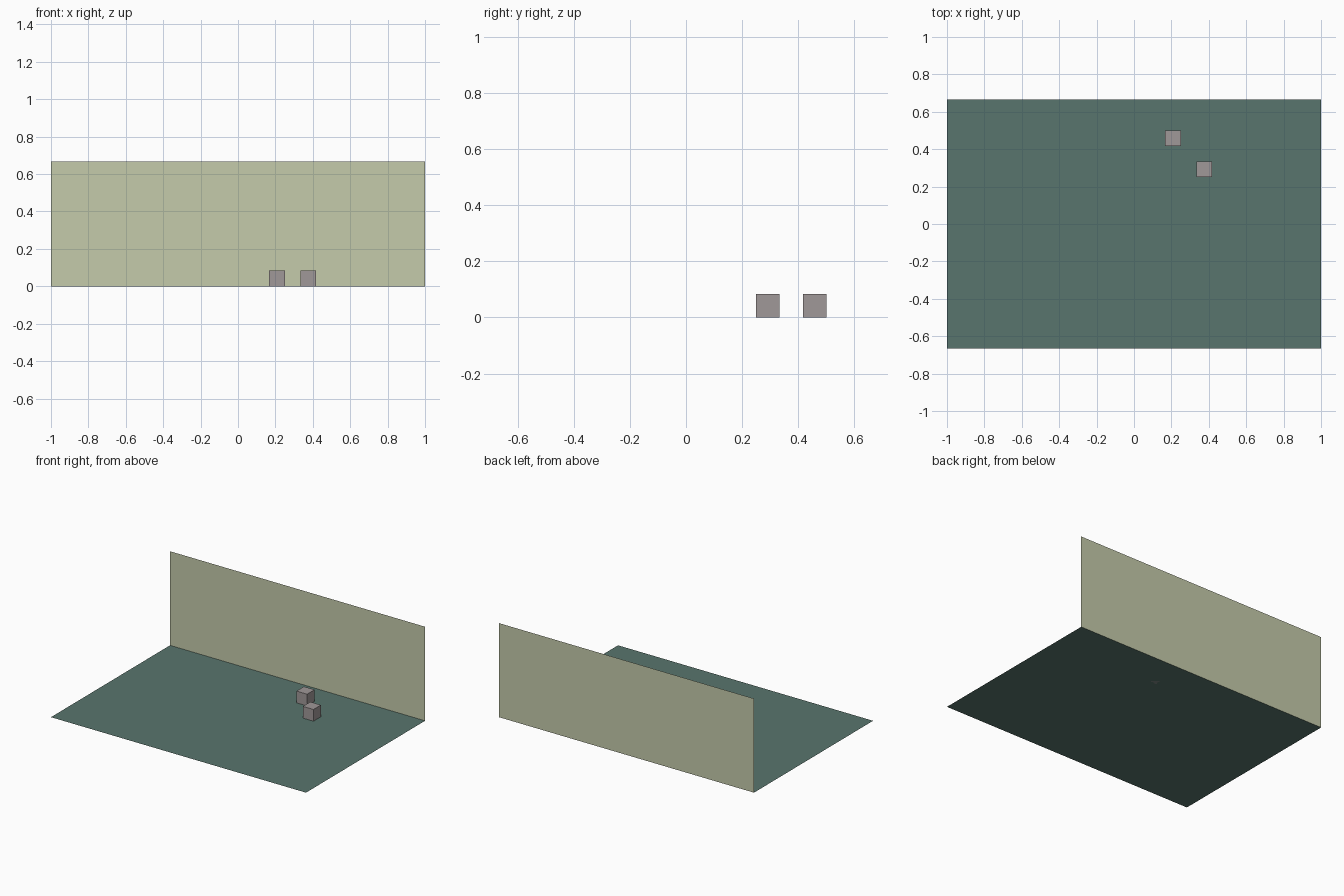
import bpy
from mathutils import Vector

if "Cube" in bpy.data.objects:
    bpy.data.objects.remove(bpy.data.objects["Cube"])


def linear(c):
    c /= 255
    return c / 12.92 if c <= 0.04045 else ((c + 0.055) / 1.055) ** 2.4


def material(name, rgb):
    m = bpy.data.materials.new(name)
    m.diffuse_color = (*[linear(c) for c in rgb], 1)
    m.use_nodes = True
    m.node_tree.nodes["Principled BSDF"].inputs["Base Color"].default_value = m.diffuse_color
    return m


def sheet(name, corner, u, v, mat):
    """Flat rectangle spanned by u and v from one corner."""
    c, u, v = Vector(corner), Vector(u), Vector(v)
    mesh = bpy.data.meshes.new(name)
    mesh.from_pydata([c, c + u, c + u + v, c + v], [], [(0, 1, 2, 3)])
    mesh.materials.append(mat)
    obj = bpy.data.objects.new(name, mesh)
    bpy.context.collection.objects.link(obj)


def crate(name, x, y, size, mat):
    """Cube resting on the floor."""
    bpy.ops.mesh.primitive_cube_add(size=size, location=(x, y, size / 2))
    obj = bpy.context.object
    obj.name = name
    obj.data.materials.append(mat)


green = material("dark green", (88, 117, 109))
cream = material("pale olive", (197, 203, 171))
grey = material("warm grey", (160, 152, 152))

W, D, H = 2.0, 4 / 3, 2 / 3

# Floor and back wall
sheet("floor", (-W / 2, -D / 2, 0), (W, 0, 0), (0, D, 0), green)
sheet("back_wall", (-W / 2, D / 2, 0), (W, 0, 0), (0, 0, H), cream)

# Two small crates
unit = 1 / 12
crate("crate_back", 2.5 * unit, 5.5 * unit, unit, grey)
crate("crate_front", 4.5 * unit, 3.5 * unit, unit, grey)
